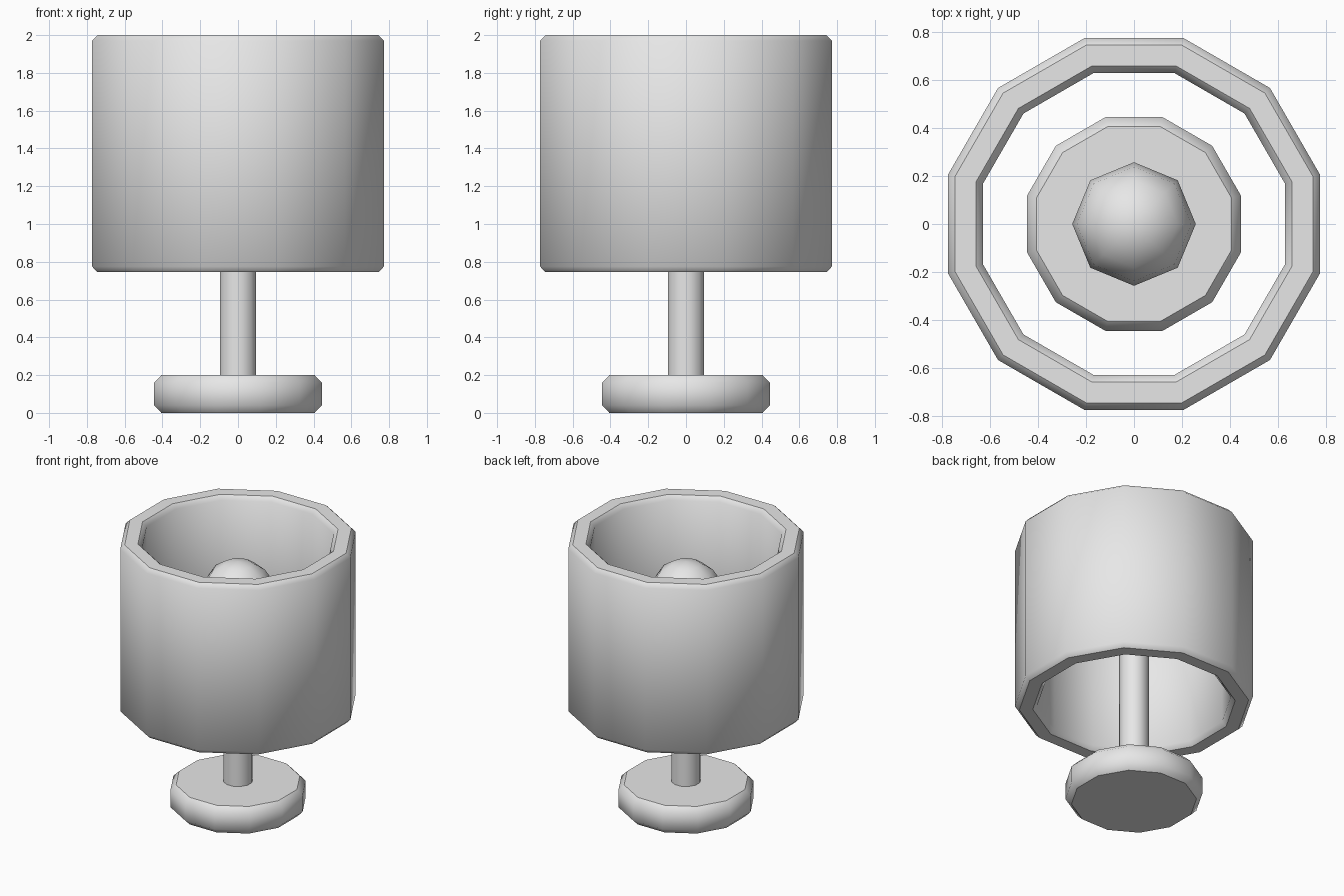
import bpy
import bmesh
from math import sin, cos, pi, radians
from mathutils import Vector

cube = bpy.data.objects.get("Cube")
if cube:
    bpy.data.objects.remove(cube, do_unlink=True)

grey = bpy.data.materials.new("light grey")
grey.use_nodes = True
grey.diffuse_color = (0.8, 0.8, 0.8, 1)
grey.node_tree.nodes["Principled BSDF"].inputs["Base Color"].default_value = (0.8, 0.8, 0.8, 1)


def lathe(name, profile, sides, turn=0.0, closed=False):
    """Spin (radius, height) points; the ends are capped unless the profile is a closed loop."""
    bm = bmesh.new()
    rings = []
    for r, z in profile:
        rings.append([bm.verts.new((r * cos(turn + 2 * pi * i / sides),
                                    r * sin(turn + 2 * pi * i / sides), z))
                      for i in range(sides)])
    pairs = list(zip(rings, rings[1:]))
    if closed:
        pairs.append((rings[-1], rings[0]))
    else:
        bm.faces.new(rings[0])
        bm.faces.new(rings[-1])
    for low, high in pairs:
        for i in range(sides):
            j = (i + 1) % sides
            bm.faces.new((low[i], low[j], high[j], high[i]))
    bmesh.ops.recalc_face_normals(bm, faces=bm.faces)
    # Level faces stay crisp, everything else is smooth
    for face in bm.faces:
        face.smooth = True
    for face in bm.faces:
        if abs(face.normal.z) > 0.99:
            for edge in face.edges:
                if any(abs(f.normal.z) < 0.99 for f in edge.link_faces):
                    edge.smooth = False
    mesh = bpy.data.meshes.new(name)
    bm.to_mesh(mesh)
    bm.free()
    mesh.materials.append(grey)
    obj = bpy.data.objects.new(name, mesh)
    bpy.context.collection.objects.link(obj)
    return obj


TURN = radians(15)

# Chamfered foot
R, H, B = 0.46, 0.2, 0.04
lathe("base", [(R - B, 0), (R, B), (R, H - B), (R - B, H)], 12, TURN)

# Post up to the bulb
lathe("stem", [(0.1, 0.15), (0.1, 1.4)], 12, TURN)

# Open tube shade with chamfered rims
OUT, INN, LOW, TOP, C = 0.8, 0.65, 0.745, 2.0, 0.03
lathe("shade", [(OUT - C, LOW), (OUT, LOW + C), (OUT, TOP - C), (OUT - C, TOP),
                (INN + C, TOP), (INN, TOP - C), (INN, LOW + C), (INN + C, LOW)],
      12, TURN, closed=True)

# Faceted bulb
bm = bmesh.new()
bmesh.ops.create_uvsphere(bm, u_segments=8, v_segments=8, radius=0.257)
bmesh.ops.translate(bm, verts=bm.verts, vec=Vector((0, 0, 1.56)))
for face in bm.faces:
    face.smooth = True
bulb_mesh = bpy.data.meshes.new("bulb")
bm.to_mesh(bulb_mesh)
bm.free()
bulb_mesh.materials.append(grey)
bulb = bpy.data.objects.new("bulb", bulb_mesh)
bpy.context.collection.objects.link(bulb)
